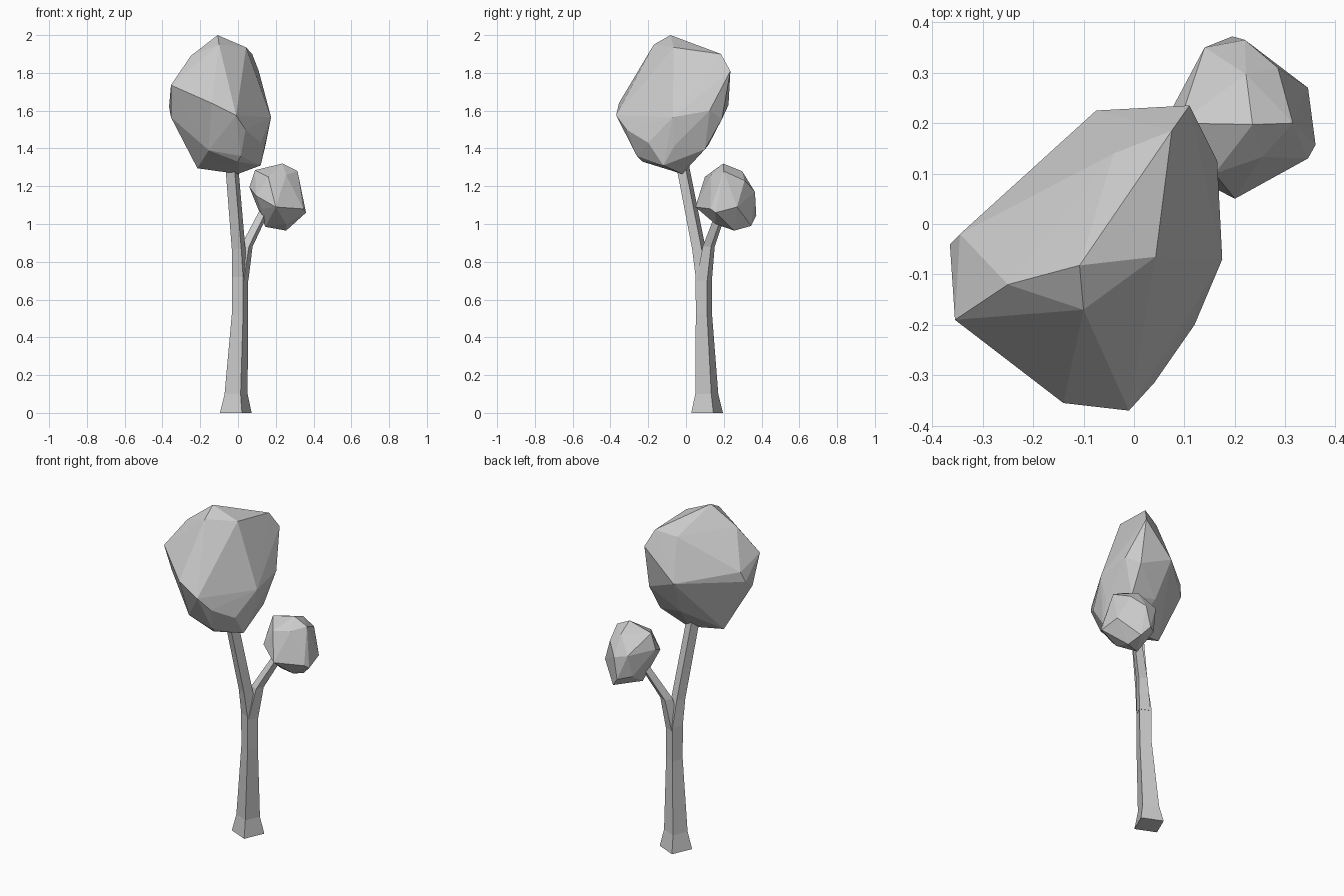
import bpy, bmesh


def finish(name, bm):
    bmesh.ops.recalc_face_normals(bm, faces=bm.faces)
    mesh = bpy.data.meshes.new(name)
    bm.to_mesh(mesh)
    bm.free()
    obj = bpy.data.objects.new(name, mesh)
    bpy.context.collection.objects.link(obj)
    return obj


def limb(name, rings):
    """Four-sided turned limb swept through (x, y, z, radius) stations."""
    corners = [(0.39, -1), (1, 0.39), (-0.39, 1), (-1, -0.39)]
    bm = bmesh.new()
    loops = [[bm.verts.new((x + r * u, y + r * v, z)) for u, v in corners]
             for x, y, z, r in rings]
    for a, b in zip(loops, loops[1:]):
        for i in range(4):
            j = (i + 1) % 4
            bm.faces.new((a[i], a[j], b[j], b[i]))
    bm.faces.new(loops[0])
    bm.faces.new(loops[-1])
    return finish(name, bm)


def foliage(name, points):
    """Faceted leaf clump: the hull around its landmark corners."""
    bm = bmesh.new()
    for p in points:
        bm.verts.new(p)
    hull = bmesh.ops.convex_hull(bm, input=bm.verts)
    inside = [v for v in hull["geom_interior"] if isinstance(v, bmesh.types.BMVert)]
    bmesh.ops.delete(bm, geom=inside, context='VERTS')
    return finish(name, bm)


# Trunk with flared foot, continuing into the main branch
limb("trunk", [
    (-0.012, 0.112, 0.0, 0.084), (-0.01, 0.11, 0.1, 0.061),
    (0.01, 0.095, 0.52, 0.043), (0.01, 0.094, 0.72, 0.043),
    (0.003, 0.068, 0.87, 0.036), (-0.034, -0.02, 1.32, 0.034)])

# Side branch growing out of the trunk
limb("side_branch", [
    (0.014, 0.096, 0.70, 0.041), (0.045, 0.12, 0.88, 0.032),
    (0.135, 0.185, 1.06, 0.027), (0.18, 0.205, 1.14, 0.025)])

# Large crown on the main branch
foliage("large_crown", [
    # top
    (-0.108, -0.082, 2.0), (-0.10, -0.17, 1.95), (0.043, -0.065, 1.935),
    (0.075, 0.185, 1.90), (-0.04, 0.14, 1.87), (-0.25, -0.12, 1.89),
    # middle
    (-0.355, -0.19, 1.735), (-0.365, -0.04, 1.62), (-0.345, -0.02, 1.68),
    (-0.14, -0.355, 1.64), (-0.01, -0.37, 1.575), (0.04, -0.315, 1.5),
    (0.175, -0.07, 1.565), (0.165, 0.125, 1.6), (0.11, 0.235, 1.81),
    (-0.075, 0.225, 1.63), (0.11, 0.19, 1.555), (-0.355, -0.12, 1.565),
    # bottom
    (0.015, -0.26, 1.36), (0.12, -0.12, 1.31), (0.12, -0.20, 1.43),
    (0.0, -0.23, 1.33), (-0.155, -0.24, 1.39),
    (-0.215, -0.05, 1.295), (0.0, -0.02, 1.265), (0.145, -0.06, 1.415),
    (0.1, 0.1, 1.395), (-0.05, 0.12, 1.42)])

# Small crown on the side branch
foliage("small_crown", [
    # top
    (0.235, 0.197, 1.32), (0.315, 0.2, 1.28), (0.222, 0.297, 1.28),
    (0.09, 0.2, 1.285), (0.16, 0.10, 1.25), (0.255, 0.133, 1.26),
    # middle
    (0.06, 0.2, 1.195), (0.14, 0.35, 1.19), (0.22, 0.365, 1.17),
    (0.345, 0.27, 1.09), (0.36, 0.157, 1.06), (0.345, 0.13, 1.08),
    (0.20, 0.05, 1.09), (0.165, 0.07, 1.11), (0.195, 0.372, 1.045),
    (0.095, 0.105, 1.15), (0.285, 0.31, 1.23),
    # bottom
    (0.145, 0.2, 0.985), (0.255, 0.255, 0.965), (0.24, 0.345, 0.99),
    (0.255, 0.155, 1.0), (0.125, 0.13, 1.08), (0.13, 0.32, 1.06)])
